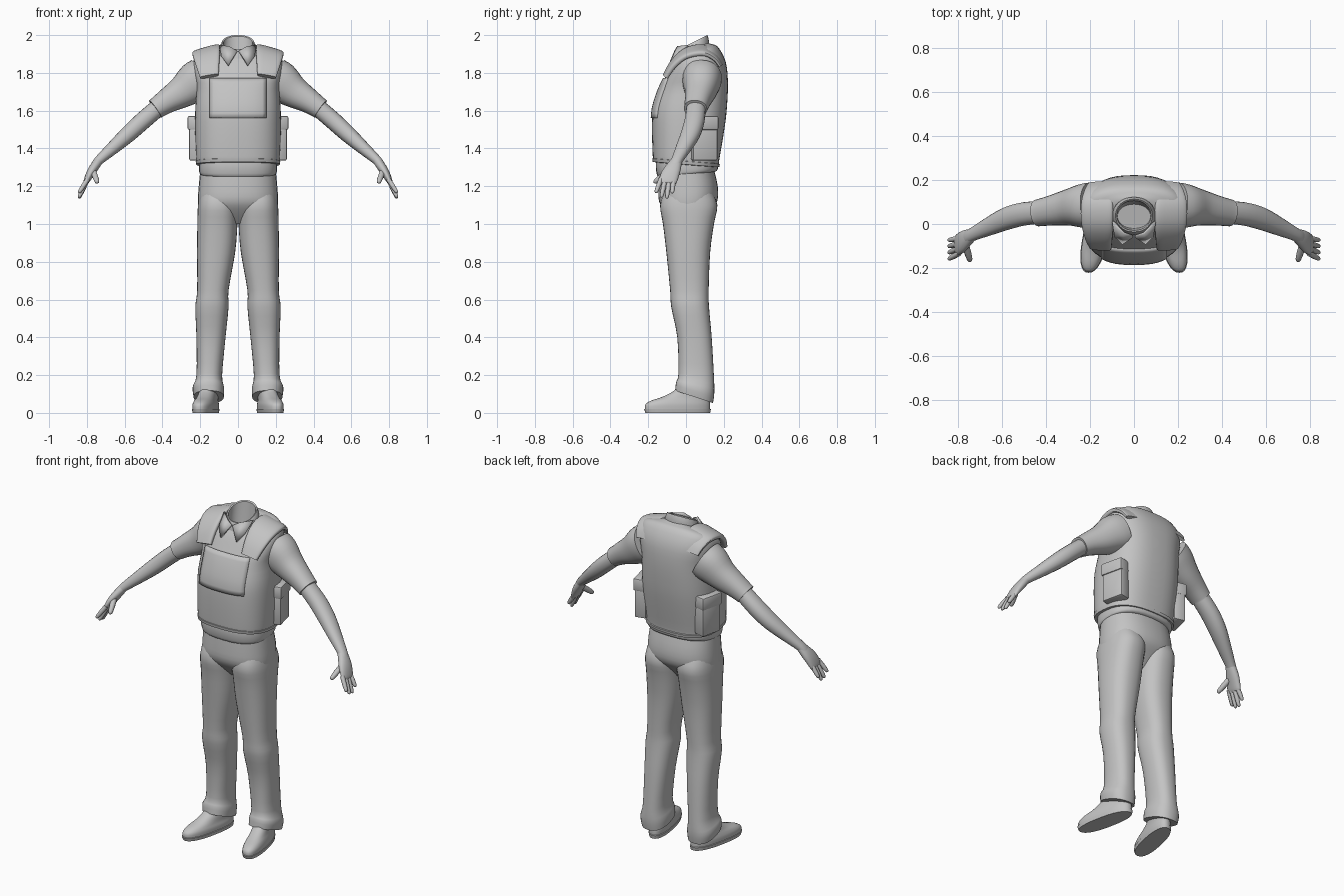
import bpy, bmesh, math
from mathutils import Vector, Matrix

cube = bpy.data.objects.get("Cube")
if cube:
    bpy.data.objects.remove(cube, do_unlink=True)

grey = bpy.data.materials.new("plain_grey")
grey.use_nodes = True
grey.diffuse_color = (0.55, 0.55, 0.55, 1)
bsdf = next(n for n in grey.node_tree.nodes if n.type == 'BSDF_PRINCIPLED')
bsdf.inputs["Base Color"].default_value = grey.diffuse_color


def finish(name, bm, mirror=False, angle=40):
    """Turn a bmesh into a shaded object, mirrored over x if asked."""
    bmesh.ops.recalc_face_normals(bm, faces=bm.faces)
    mesh = bpy.data.meshes.new(name)
    bm.to_mesh(mesh)
    bm.free()
    mesh.materials.append(grey)
    ob = bpy.data.objects.new(name, mesh)
    bpy.context.collection.objects.link(ob)
    bpy.ops.object.select_all(action='DESELECT')
    ob.select_set(True)
    bpy.context.view_layer.objects.active = ob
    bpy.ops.object.shade_smooth_by_angle(angle=math.radians(angle))
    if mirror:
        ob.modifiers.new("mirror", 'MIRROR').use_clip = False
    return ob


def smooth(rows, steps):
    """Catmull-Rom interpolation between rows of numbers."""
    out = []
    for i in range(len(rows) - 1):
        a, b, c, d = (rows[min(max(j, 0), len(rows) - 1)] for j in range(i - 1, i + 3))
        for s in range(steps):
            t = s / steps
            out.append([q + t / 2 * (r - p + t * (2*p - 5*q + 4*r - w + t * (3*q - p - 3*r + w)))
                        for p, q, r, w in zip(a, b, c, d)])
    return out + [list(rows[-1])]


def skin(rings, cap_start=True, cap_end=True):
    bm = bmesh.new()
    rows = [[bm.verts.new(p) for p in ring] for ring in rings]
    n = len(rows[0])
    for a, b in zip(rows, rows[1:]):
        for i in range(n):
            j = (i + 1) % n
            bm.faces.new((a[i], a[j], b[j], b[i]))
    if cap_start:
        bm.faces.new(rows[0])
    if cap_end:
        bm.faces.new(rows[-1])
    return bm


def outline(n, power):
    """Unit superellipse."""
    for i in range(n):
        a = 2 * math.pi * i / n
        c, s = math.cos(a), math.sin(a)
        yield (math.copysign(abs(c) ** (2 / power), c),
               math.copysign(abs(s) ** (2 / power), s))


def stack(name, rows, power=2.4, n=32, steps=3, mirror=False, shear=0, caps=(True, True)):
    """Level rings: z, centre x, half width, front y, back y, tilt."""
    rings = []
    for z, x, w, yf, yb, tilt in smooth(rows, steps):
        mid, h = (yf + yb) / 2, (yb - yf) / 2
        rings.append([(x + w * c - shear * (mid + h * s), mid + h * s, z + tilt * h * s)
                      for c, s in outline(n, power)])
    return finish(name, skin(rings, *caps), mirror)


def tube(name, rows, side=(0, 1, 0), power=2.2, n=20, steps=3, mirror=True):
    """Rings across a path: x, y, z, half size along side, half size across it."""
    rows = smooth(rows, steps)
    pts = [Vector(r[:3]) for r in rows]
    rings = []
    for i, r in enumerate(rows):
        t = (pts[min(i + 1, len(pts) - 1)] - pts[max(i - 1, 0)]).normalized()
        u = Vector(side)
        u = (u - u.dot(t) * t).normalized()
        v = t.cross(u)
        rings.append([pts[i] + u * r[3] * c + v * r[4] * s for c, s in outline(n, power)])
    return finish(name, skin(rings), mirror)


def box(name, size, loc, turn=0, bevel=0.01):
    bm = bmesh.new()
    m = Matrix.Translation(loc) @ Matrix.Rotation(math.radians(turn), 4, 'Z') @ Matrix.Diagonal((*size, 1))
    bmesh.ops.create_cube(bm, size=1, matrix=m)
    bmesh.ops.bevel(bm, geom=bm.edges[:], offset=bevel, segments=2, affect='EDGES', profile=0.5)
    return finish(name, bm, True)


# Trousers
stack("trouser_legs", [
    (0.085, .155, .080, -.058, .143, -.33), (0.135, .157, .083, -.052, .150, -.28),
    (0.20, .152, .068, -.040, .148, -.1), (0.40, .143, .077, -.046, .136, 0),
    (0.56, .138, .088, -.078, .122, 0), (0.65, .133, .083, -.084, .120, 0),
    (0.85, .116, .101, -.104, .128, 0), (1.00, .109, .106, -.122, .148, 0),
    (1.10, .106, .106, -.137, .166, 0), (1.18, .103, .095, -.11, .135, 0)], mirror=True)
stack("trouser_hips", [
    (1.00, 0, .15, -.05, .07, 0), (1.06, 0, .20, -.105, .12, 0), (1.12, 0, .212, -.143, .165, 0),
    (1.20, 0, .208, -.145, .168, 0), (1.30, 0, .198, -.138, .145, 0)])

# Shoes with a flat sole, toes turned outwards
stack("shoe_soles", [(0, .162, .057, -.215, .128, 0), (.02, .162, .060, -.222, .132, 0),
                     (.022, .162, .056, -.217, .128, 0)], steps=1, mirror=True, shear=.2)
stack("shoe_uppers", [
    (.02, .162, .057, -.218, .128, 0), (.045, .162, .057, -.215, .128, 0),
    (.065, .162, .052, -.185, .125, 0), (.085, .160, .048, -.125, .124, 0),
    (.12, .158, .046, -.06, .122, 0), (.16, .155, .044, -.035, .12, 0)], mirror=True, shear=.2)

# Shirt tail and protective vest
stack("shirt_tail", [(1.262, 0, .190, -.138, .14, .08), (1.268, 0, .203, -.152, .162, .08),
                     (1.30, 0, .207, -.16, .17, 0), (1.34, 0, .205, -.158, .168, 0)], power=2.6)
vest = stack("vest", [
    (1.315, 0, .205, -.160, .160, -.08), (1.32, 0, .217, -.172, .172, -.08),
    (1.35, 0, .222, -.176, .176, -.06), (1.50, 0, .227, -.180, .203, 0),
    (1.61, 0, .226, -.174, .216, 0), (1.73, 0, .220, -.142, .222, .1),
    (1.82, 0, .236, -.108, .210, .25), (1.89, 0, .225, -.075, .168, .4),
    (1.918, 0, .150, -.045, .132, .4), (1.925, 0, .095, -.040, .115, .42)],
    power=2.6, n=48, caps=(True, False))
stack("vest_hem", [(1.313, 0, .205, -.160, .160, -.08), (1.315, 0, .221, -.176, .176, -.08),
                   (1.332, 0, .224, -.179, .179, -.08), (1.335, 0, .215, -.17, .17, -.08)],
      power=2.6, n=48, steps=1)

# Chest panel wrapped on the vest front
bm = bmesh.new()
bmesh.ops.create_grid(bm, x_segments=14, y_segments=8, size=.5,
                      matrix=Matrix.Translation((0, -.4, 1.665)) @ Matrix.Rotation(math.pi / 2, 4, 'X')
                      @ Matrix.Diagonal((.295, .21, 1, 1)))
panel = finish("chest_panel", bm)
wrap = panel.modifiers.new("wrap", 'SHRINKWRAP')
wrap.target = vest
wrap.wrap_method = 'PROJECT'
wrap.use_project_x, wrap.use_project_y, wrap.use_project_z = False, True, False
wrap.use_positive_direction = True
wrap.use_negative_direction = False
thick = panel.modifiers.new("thickness", 'SOLIDIFY')
thick.thickness, thick.offset = .016, 0

# Shoulder pads running over the top of the vest
tube("shoulder_pads", [
    (.152, -.108, 1.782, .050, .014), (.160, -.070, 1.843, .062, .016), (.166, -.015, 1.895, .072, .017),
    (.168, .045, 1.917, .076, .018), (.166, .105, 1.917, .074, .017), (.160, .155, 1.885, .066, .014),
    (.155, .185, 1.84, .055, .010)], side=(1, 0, -.28), power=3.5, n=24)

# Side pouches with flaps
box("pouches", (.07, .135, .225), (.212, .095, 1.448), 13)
box("pouch_flaps", (.078, .143, .075), (.215, .095, 1.535), 13)

# Open shirt collar with folded points
stack("collar_band", [
    (1.86, 0, .104, -.052, .125, .4), (1.93, 0, .097, -.050, .122, .45), (1.955, 0, .088, -.040, .116, .5),
    (1.963, 0, .084, -.036, .113, .5), (1.960, 0, .077, -.029, .106, .5), (1.90, 0, .080, -.025, .10, .4),
    (1.82, 0, .075, -.02, .09, .2)], power=2.1, steps=1, caps=(False, True))
bm = bmesh.new()
leaf = [(.004, -.056, 1.915), (.052, -.088, 1.838), (.086, -.055, 1.885), (.096, .01, 1.945), (.045, -.042, 1.938)]
bm.faces.new([bm.verts.new(p) for p in leaf])
bmesh.ops.triangulate(bm, faces=bm.faces[:])
leaves = finish("collar_points", bm, True)
thick = leaves.modifiers.new("thickness", 'SOLIDIFY')
thick.thickness, thick.offset = .012, 0

# Arms
tube("sleeves", [
    (.190, .085, 1.772, .105, .110), (.230, .082, 1.748, .100, .108), (.295, .075, 1.700, .083, .086),
    (.370, .062, 1.655, .069, .067), (.425, .052, 1.618, .062, .057), (.438, .050, 1.609, .061, .056)], n=28)
tube("forearms", [
    (.400, .055, 1.635, .050, .046), (.500, .046, 1.550, .053, .047), (.580, .024, 1.477, .051, .044),
    (.660, -.012, 1.405, .041, .035), (.735, -.048, 1.338, .030, .025), (.755, -.060, 1.312, .032, .023)])
tube("palms", [
    (.735, -.048, 1.338, .028, .023), (.765, -.068, 1.295, .042, .024), (.786, -.085, 1.260, .048, .021),
    (.803, -.097, 1.225, .047, .015), (.807, -.099, 1.215, .040, .010)])


def finger(name, base, tip, r):
    a, b = Vector(base), Vector(tip)
    rows = [(*a.lerp(b, t), r * k, r * k) for t, k in ((0, 1), (.5, 1), (.88, .8), (.97, .5), (1, .15))]
    tube(name, rows, n=10, steps=2)


for name, y, tip_y, tip_z in (("index_fingers", -.133, -.160, 1.165), ("middle_fingers", -.110, -.131, 1.140),
                              ("ring_fingers", -.088, -.102, 1.135), ("little_fingers", -.066, -.073, 1.163)):
    finger(name, (.795, y, 1.238), (.843, tip_y, tip_z), .0125)
finger("thumbs", (.768, -.088, 1.285), (.744, -.170, 1.218), .0155)
